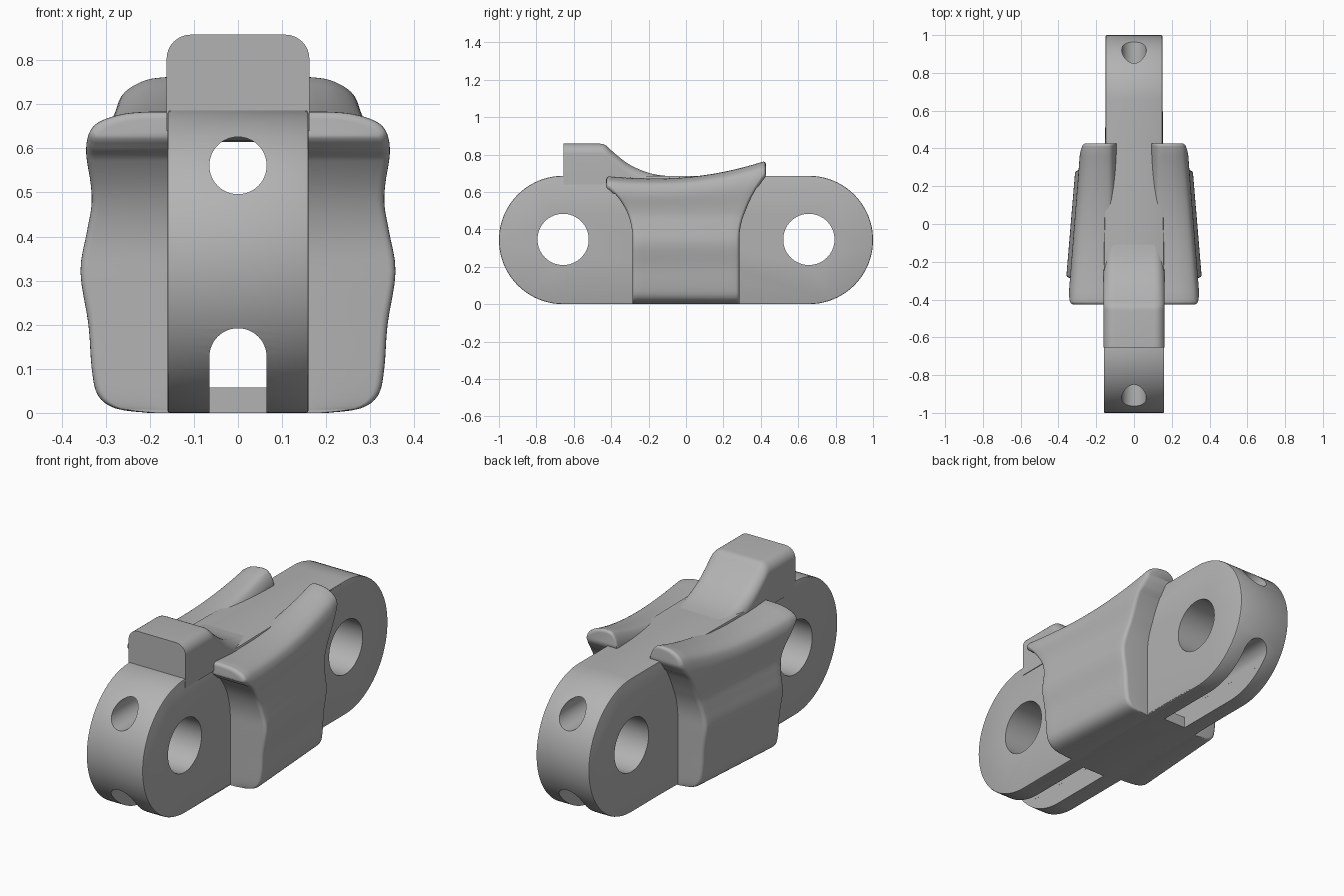
import bpy, bmesh, math
from mathutils import Vector

if "Cube" in bpy.data.objects:
    bpy.data.objects.remove(bpy.data.objects["Cube"])

steel = bpy.data.materials.new("cast_steel_grey")
steel.use_nodes = True
steel.diffuse_color = (0.45, 0.45, 0.45, 1)
steel.node_tree.nodes["Principled BSDF"].inputs["Base Color"].default_value = (0.45, 0.45, 0.45, 1)

R, PIN_Y, PIN_Z = 0.343, 0.657, 0.343


def make(name, bm):
    bmesh.ops.recalc_face_normals(bm, faces=bm.faces)
    mesh = bpy.data.meshes.new(name)
    bm.to_mesh(mesh)
    bm.free()
    mesh.materials.append(steel)
    ob = bpy.data.objects.new(name, mesh)
    bpy.context.collection.objects.link(ob)
    return ob


def activate(ob):
    bpy.ops.object.select_all(action='DESELECT')
    ob.select_set(True)
    bpy.context.view_layer.objects.active = ob


def smooth(ob, angle=35):
    activate(ob)
    bpy.ops.object.shade_smooth_by_angle(angle=math.radians(angle))


def loft(name, rings):
    """Closed rings of equal length, skinned and capped."""
    bm = bmesh.new()
    rows = [[bm.verts.new(p) for p in ring] for ring in rings]
    n = len(rows[0])
    for a, b in zip(rows, rows[1:]):
        for i in range(n):
            j = (i + 1) % n
            bm.faces.new((a[i], a[j], b[j], b[i]))
    bm.faces.new(rows[0])
    bm.faces.new(rows[-1])
    return make(name, bm)


def catmull(points, steps=4):
    pts = [Vector(p) for p in points]
    pts = [pts[0]] + pts + [pts[-1]]
    out = []
    for p, a, b, q in zip(pts, pts[1:], pts[2:], pts[3:]):
        for k in range(steps):
            t = k / steps
            out.append(0.5 * (2 * a + (b - p) * t + (2 * p - 5 * a + 4 * b - q) * t * t
                              + (3 * a - p - 3 * b + q) * t ** 3))
    return out + [pts[-1]]


def arc(cx, cy, r, start, end, n):
    return [(cx + r * math.cos(math.radians(start + (end - start) * i / n)),
             cy + r * math.sin(math.radians(start + (end - start) * i / n))) for i in range(n + 1)]


def prism_x(name, outline, width):
    """Extrude a (y, z) outline across x; width is a function of y."""
    return loft(name, [[(s * width(y), y, z) for y, z in outline] for s in (-1, 1)])


def prism_y(name, outline, y0, y1):
    return loft(name, [[(x, y, z) for x, z in outline] for y in (y0, y1)])


def cut(ob, cutter):
    cutter.hide_render = True
    mod = ob.modifiers.new("cut", 'BOOLEAN')
    mod.operation = 'DIFFERENCE'
    mod.solver = 'EXACT'
    mod.object = cutter
    activate(ob)
    bpy.ops.object.modifier_apply(modifier=mod.name)
    bpy.data.objects.remove(cutter)


# Link body: rounded bar, slightly narrower toward the back
def body_width(y):
    t = min(max((y + 0.27) / 0.7, 0), 1)
    return 0.16 - 0.01 * t


side = arc(PIN_Y, PIN_Z, R, -90, 90, 48) + [(0.43, 2 * R), (-0.27, 2 * R)]
side += arc(-PIN_Y, PIN_Z, R, 90, 270, 48) + [(-0.27, 0), (0.43, 0)]
body = prism_x("link_body", side, body_width)
bev = body.modifiers.new("edge", 'BEVEL')
bev.width = 0.006
bev.segments = 2
bev.limit_method = 'ANGLE'
bev.angle_limit = math.radians(45)
activate(body)
bpy.ops.object.modifier_apply(modifier=bev.name)

# Pin holes across, round bore and arched slot lengthwise
for s in (-1, 1):
    cut(body, prism_x("pin_cutter", arc(s * PIN_Y, 0.346, 0.137, 0, 360, 64)[:-1], lambda y: 0.5))
cut(body, prism_y("bore_cutter", arc(0, 0.561, 0.065, 0, 360, 48)[:-1], -1.2, 1.2))
cut(body, prism_y("slot_cutter", arc(0, 0.127, 0.065, 0, 180, 24) + [(-0.065, 0.058), (0.065, 0.058)], -1.2, 1.2))
w = 0.0651
for s in (-1, 1):
    cut(body, prism_y("slot_mouth_cutter", [(-w, -0.1), (w, -0.1), (w, 0.1), (-w, 0.1)], s * 0.31, s * 1.2))
smooth(body)

# Guide tooth: rounded section following a concave ramp
ramp = [(-0.655, 0.858)] + [tuple(p) for p in catmull(
    [(-0.46, 0.858), (-0.43, 0.85), (-0.38, 0.805), (-0.3, 0.745), (-0.2, 0.702), (-0.1, 0.685), (0, 0.68)])]
TW, TR = 0.162, 0.055
rings = []
for y, h in ramp:
    half = min(TW, body_width(y) + 0.002)
    top = arc(half - TR, h - TR, TR, 0, 90, 8) + arc(TR - half, h - TR, TR, 90, 180, 8)
    low = min(0.64, h - TR - 0.01)
    rings.append([(x, y, z) for x, z in top] + [(-half, y, low), (half, y, low)])
smooth(loft("guide_tooth", rings))

# Side wings: rows hold inner x, outer x and height
ROWS = catmull([(0.13, 0.19, 0), (0.13, 0.26, 0.01), (0.13, 0.298, 0.04), (0.13, 0.311, 0.1),
                (0.13, 0.318, 0.2), (0.13, 0.335, 0.32), (0.13, 0.321, 0.41), (0.13, 0.31, 0.47),
                (0.12, 0.31, 0.52), (0.09, 0.316, 0.59), (0.093, 0.307, 0.635), (0.105, 0.285, 0.662),
                (0.125, 0.235, 0.68), (0.15, 0.18, 0.685)])
FILLET = 0.018


def reach(z):
    """Half length of the wing, hugging the round ends."""
    if z < 0.345:
        return 0.285
    if z > 0.637:
        return 0.427
    return 0.655 - math.sqrt(0.37 ** 2 - (z - 0.345) ** 2)


def wing_stations():
    turn = [i * 22.5 for i in range(5)]
    ends = [(1, math.sin(math.radians(a)), 1 - math.cos(math.radians(a))) for a in turn]
    middle = [(-1 + i / 8, 0, 0) for i in range(1, 16)]
    return [(-1, -f, g) for _, f, g in reversed(ends)] + middle + ends


def wing_point(s, inner, outer, z, station, use_outer):
    v, f, g = station
    y = v * (reach(z) - FILLET) + f * FILLET
    inset = g * FILLET
    rise = 0.672 + (0.285 if y > -0.15 else 0.17) * (y + 0.15) ** 2 - 0.685
    blend = min(max((z - 0.5) / 0.185, 0), 1)
    zz = z + rise * blend - (inset if z > 0.6 else 0) * blend
    x = outer * (1 - 0.25 * y) - inset if use_outer else inner
    return (s * max(x, inner), y, zz)


def build_wing(name, s):
    bm = bmesh.new()
    cols = []
    for st in wing_stations():
        cols.append([[bm.verts.new(wing_point(s, *r, st, o)) for r in ROWS] for o in (False, True)])
    last = len(ROWS) - 1
    for (ai, ao), (bi, bo) in zip(cols, cols[1:]):
        for k in range(last):
            bm.faces.new((ai[k], ai[k + 1], bi[k + 1], bi[k]))
            bm.faces.new((ao[k], bo[k], bo[k + 1], ao[k + 1]))
        for k in (0, last):
            bm.faces.new((ai[k], ao[k], bo[k], bi[k]))
    for i, o in (cols[0], cols[-1]):
        for k in range(last):
            bm.faces.new((i[k], o[k], o[k + 1], i[k + 1]))
    smooth(make(name, bm), 40)


build_wing("left_wing", 1)
build_wing("right_wing", -1)
